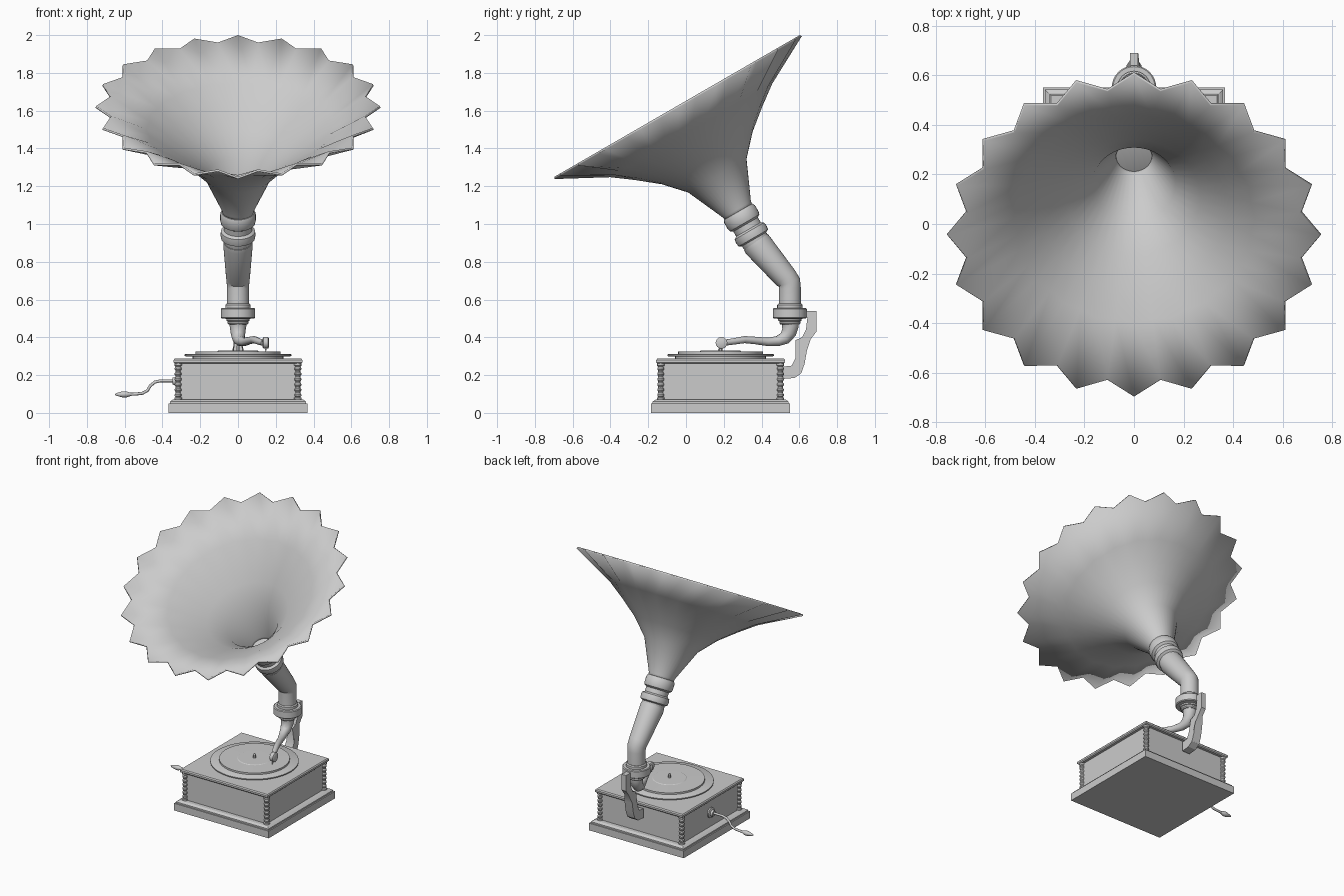
import bpy, bmesh, math
from mathutils import Vector, Matrix

if "Cube" in bpy.data.objects:
    bpy.data.objects.remove(bpy.data.objects["Cube"])

CY = 0.183  # depth centre of the cabinet


def finish(name, bm, angle=30, mat=None):
    if mat:
        bm.transform(mat)
    bmesh.ops.recalc_face_normals(bm, faces=bm.faces)
    me = bpy.data.meshes.new(name)
    bm.to_mesh(me)
    bm.free()
    ob = bpy.data.objects.new(name, me)
    bpy.context.collection.objects.link(ob)
    bpy.ops.object.select_all(action='DESELECT')
    ob.select_set(True)
    bpy.context.view_layer.objects.active = ob
    bpy.ops.object.shade_smooth_by_angle(angle=math.radians(angle))
    return ob


def skin(bm, rings, caps=True):
    vr = [[bm.verts.new(p) for p in r] for r in rings]
    n = len(vr[0])
    for a, b in zip(vr, vr[1:]):
        for i in range(n):
            j = (i + 1) % n
            bm.faces.new((a[i], a[j], b[j], b[i]))
    if caps:
        bm.faces.new(vr[0])
        bm.faces.new(vr[-1])


def circle(r, z, n):
    return [Vector((r * math.cos(2 * math.pi * i / n), r * math.sin(2 * math.pi * i / n), z)) for i in range(n)]


def lathe(name, profile, n=32, mat=None):
    """Profile is (height, radius) pairs about local z."""
    bm = bmesh.new()
    skin(bm, [circle(r, z, n) for z, r in profile])
    return finish(name, bm, 30, mat)


def sweep(name, path, n=16, angle=30):
    """Path is (x, y, z, radius) stations."""
    pts = [Vector(p[:3]) for p in path]
    bm, rings = bmesh.new(), []
    q = None
    for i, p in enumerate(pts):
        a = (p - pts[i - 1]).normalized() if i else Vector()
        b = (pts[i + 1] - p).normalized() if i < len(pts) - 1 else Vector()
        t = (a + b).normalized()
        if q is None:
            q = Vector((0, 0, 1)).rotation_difference(t)
        else:
            q = (q @ Vector((0, 0, 1))).rotation_difference(t) @ q
        rings.append([p + q @ c for c in circle(path[i][3], 0, n)])
    skin(bm, rings)
    return finish(name, bm, angle)


def slab(name, profile):
    """Square moulding about the cabinet centre from (height, half width) pairs."""
    bm = bmesh.new()
    skin(bm, [[Vector((sx * h, CY + sy * h, z)) for sx, sy in ((-1, -1), (1, -1), (1, 1), (-1, 1))] for z, h in profile])
    return finish(name, bm, 20)


def at(x, y, z, rot=0, axis='X'):
    return Matrix.Translation((x, y, z)) @ Matrix.Rotation(math.radians(rot), 4, axis)


# cabinet: plinth, body and lid
slab("plinth", [(0, .368), (.05, .368), (.05, .36), (.06, .36), (.07, .345)])
slab("cabinet_body", [(.065, .318), (.268, .318)])
slab("cabinet_lid", [(.262, .335), (.268, .341), (.28, .341), (.287, .335)])

# turned corner columns
col = [(.065, .02), (.08, .02)]
for i in range(6):
    z = .08 + i * .028
    col += [(z + .003, .013), (z + .010, .018), (z + .018, .018), (z + .025, .013)]
col += [(.25, .02), (.265, .02)]
for sx in (-1, 1):
    for sy in (-1, 1):
        lathe("corner_column", col, 12, at(sx * .317, CY + sy * .317, 0))

# turntable, record and spindle
lathe("turntable", [(.284, .24), (.298, .24), (.298, .275), (.302, .282), (.309, .282), (.313, .275)], 48, at(0, CY, 0))
lathe("record", [(.312, .225), (.325, .225), (.326, .11), (.329, .105)], 48, at(0, CY, 0))
lathe("spindle", [(.32, .009), (.352, .009), (.358, .005)], 12, at(0, CY, 0))

# crank on the left side
lathe("crank_boss", [(0, .035), (.012, .035), (.016, .022), (.03, .018)], 20, at(-.316, CY, .168, -90, 'Y'))
sweep("crank_rod", [(x, CY, z, .008) for x, z in (
    (-.32, .17), (-.41, .17), (-.44, .163), (-.463, .145), (-.48, .118), (-.505, .104), (-.54, .1), (-.58, .098))], 10, 50)
lathe("crank_handle", [(0, .009), (.02, .016), (.04, .016), (.075, .007), (.08, .003)], 12, at(-.57, CY, .098, -90, 'Y'))

# rear bracket, wider at its foot
outline = [(.515, .18), (.575, .185), (.61, .21), (.628, .26), (.64, .33), (.66, .39), (.69, .43), (.69, .54),
           (.63, .54), (.63, .51), (.643, .505), (.635, .44), (.615, .40), (.58, .385), (.58, .29), (.56, .25), (.515, .245)]
bm = bmesh.new()
skin(bm, [[Vector((s * (.017 if z > .36 else .03), y, z)) for y, z in outline] for s in (-1, 1)])
finish("rear_bracket", bm)

# collar above the bracket
lathe("collar", [(.468, .05), (.475, .056), (.485, .056), (.488, .062), (.498, .062), (.5, .085), (.505, .09), (.55, .09),
                 (.555, .085), (.555, .067), (.572, .067), (.578, .06)], 32, at(0, .55, 0))

# tone arm, sound box and needle
sweep("tone_arm", [(0, .55, .5, .047), (0, .553, .46, .044), (0, .545, .425, .039), (.003, .522, .395, .034),
                   (.012, .485, .38, .027), (.035, .43, .376, .022), (.06, .37, .383, .02), (.085, .31, .388, .019),
                   (.11, .25, .378, .017), (.135, .2, .371, .016)])
lathe("sound_box", [(-.016, .024), (-.012, .031), (.012, .031), (.016, .024)], 24, at(.147, .188, .371, 90, 'Y'))
sweep("needle", [(.147, .185, .35, .006), (.147, .168, .327, .002)], 8)

# elbow pipe
sweep("elbow_pipe", [(0, .55, .56, .058), (0, .55, .66, .058), (0, .547, .69, .06), (0, .528, .715, .063),
                     (0, .38, .889, .078), (0, .369, .905, .076)], 32)

# ringed neck along the horn axis, tilted 30 degrees forward
tilt = at(0, -.047, 1.625, 30)
lathe("neck_rings", [(-.85, .07), (-.83, .074), (-.815, .074), (-.807, .09), (-.785, .093), (-.765, .09), (-.755, .075),
                     (-.725, .075), (-.715, .09), (-.7, .094), (-.662, .094), (-.647, .087), (-.643, .07)], 32, tilt)

# fluted horn with 20 points, pleats fading towards the throat: (height, point radius, valley radius)
rings = []
for s, rt, rv in ((-.66, .07, .07), (-.63, .074, .074), (-.42, .168, .168), (-.31, .269, .268),
                  (-.22, .38, .376), (-.14, .488, .475), (0, .75, .68)):
    rings.append([Vector(((rv if i % 2 else rt) * math.cos(math.pi * i / 20),
                          (rv if i % 2 else rt) * math.sin(math.pi * i / 20), s)) for i in range(40)])
bm = bmesh.new()
skin(bm, rings, caps=False)
horn = finish("horn", bm, 30, tilt)
mod = horn.modifiers.new("thickness", 'SOLIDIFY')
mod.thickness = .012
mod.offset = -1
